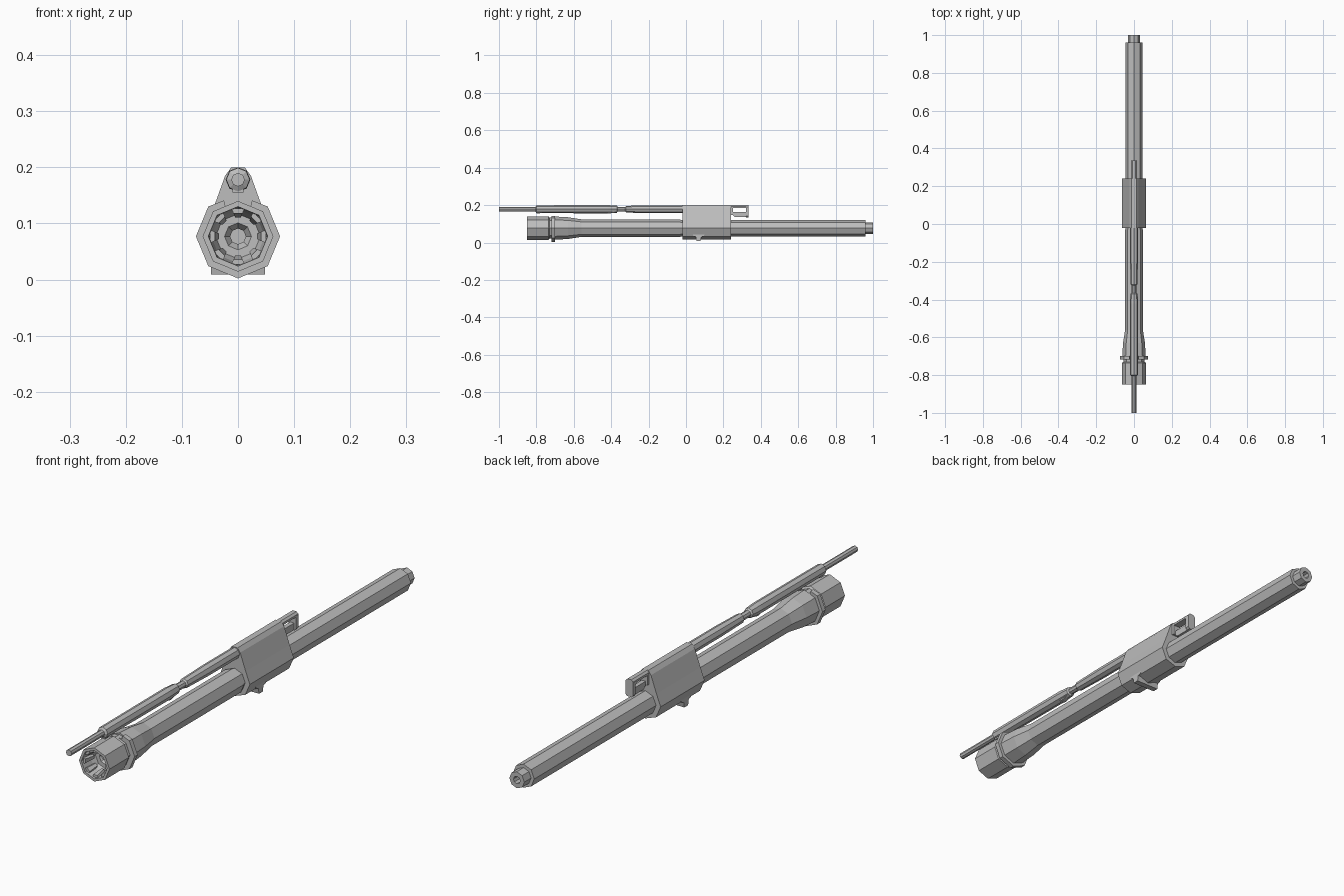
import bpy, bmesh, math
from mathutils import Vector

if "Cube" in bpy.data.objects:
    bpy.data.objects.remove(bpy.data.objects["Cube"])

AXIS = 0.077       # height of the barrel axis
ROD = 0.178        # height of the gas rod axis

steel = bpy.data.materials.new("steel_grey")
steel.diffuse_color = (0.51, 0.51, 0.51, 1)
steel.use_nodes = True
steel.node_tree.nodes["Principled BSDF"].inputs["Base Color"].default_value = steel.diffuse_color


def finish(name, bm):
    bmesh.ops.recalc_face_normals(bm, faces=bm.faces)
    me = bpy.data.meshes.new(name)
    bm.to_mesh(me)
    bm.free()
    me.materials.append(steel)
    ob = bpy.data.objects.new(name, me)
    bpy.context.collection.objects.link(ob)
    return ob


def lathe(name, profile, z, sides=8, closed=False):
    """Turn (y, radius) points around a line along y."""
    bm = bmesh.new()
    rings = []
    for y, r in profile:
        rings.append([bm.verts.new((r * math.cos(2 * math.pi * i / sides), y,
                                    z + r * math.sin(2 * math.pi * i / sides)))
                      for i in range(sides)])
    pairs = list(zip(rings, rings[1:]))
    if closed:
        pairs.append((rings[-1], rings[0]))
    else:
        bm.faces.new(rings[0])
        bm.faces.new(rings[-1])
    for a, b in pairs:
        for i in range(sides):
            j = (i + 1) % sides
            bm.faces.new((a[i], a[j], b[j], b[i]))
    return finish(name, bm)


def loft(name, a, b):
    """Join two matching outlines of 3D points into a solid."""
    bm = bmesh.new()
    a = [bm.verts.new(p) for p in a]
    b = [bm.verts.new(p) for p in b]
    bm.faces.new(a)
    bm.faces.new(b)
    n = len(a)
    for i in range(n):
        j = (i + 1) % n
        bm.faces.new((a[i], a[j], b[j], b[i]))
    return finish(name, bm)


def prism(name, points, start, end, axis="y"):
    """Extrude (x, z) points along y, or (y, z) points along x."""
    def ring(t):
        return [(p, t, q) if axis == "y" else (t, p, q) for p, q in points]
    return loft(name, ring(start), ring(end))


def mirrored(half):
    """Complete a right-hand outline, given from bottom to top."""
    return half + [(-x, z) for x, z in reversed(half) if x > 0]


# Barrel with chamber recess and through bore
lathe("barrel", [
    (-0.85, 0.063), (-0.735, 0.063), (-0.73, 0.056), (-0.70, 0.056), (-0.70, 0.062),
    (-0.63, 0.058), (-0.56, 0.047), (-0.03, 0.047), (-0.03, 0.044),
    (0.96, 0.044), (0.96, 0.031), (1.0, 0.031),
    (1.0, 0.014), (-0.77, 0.014), (-0.785, 0.024), (-0.785, 0.040),
    (-0.805, 0.048), (-0.85, 0.053)], AXIS, closed=True)

# Locking lugs around the chamber mouth, sloping inwards
for k in range(8):
    a = k * math.pi / 4
    out = Vector((math.cos(a), 0, math.sin(a)))
    side = Vector((-out.z, 0, out.x))

    def lug_ring(y, inner, half):
        c = Vector((0, y, AXIS))
        return [c + out * r + side * s for r, s in
                ((0.050, -0.012), (inner, -half), (inner, half), (0.050, 0.012))]
    loft("locking_lug", lug_ring(-0.843, 0.041, 0.008), lug_ring(-0.80, 0.034, 0.005))

# Collar with a notch that clears the rod
r, d = 0.075, 0.053
prism("collar", mirrored([(0, AXIS - r), (d, AXIS - d), (r, AXIS), (d, AXIS + d),
                          (0.025, 0.141), (0.022, 0.129)]), -0.718, -0.70)

# Gas block clamped round the barrel
prism("gas_block", mirrored([(0, 0.017), (0.044, 0.033), (0.063, 0.077), (0.046, 0.121),
                             (0.023, 0.185), (0.012, 0.2)]), -0.02, 0.24)

# Gas rod in front of the block
lathe("gas_rod", [
    (-1.0, 0.012), (-0.805, 0.012), (-0.80, 0.021), (-0.42, 0.022), (-0.37, 0.019),
    (-0.365, 0.013), (-0.325, 0.013), (-0.32, 0.018), (-0.19, 0.021), (0.0, 0.021)], ROD)

# Small catches under the rod
for y in (-0.42, -0.80):
    prism("rod_catch", [(y, 0.17), (y, 0.155), (y + 0.015, 0.155), (y + 0.05, 0.165),
                        (y + 0.05, 0.17)], -0.01, 0.01, "x")

# Gas plug lever behind the block: bar, end plate and lower shelf
prism("plug_bar", mirrored([(0.015, 0.185), (0.015, 0.193), (0.008, 0.2)]), 0.23, 0.335)
prism("plug_end", mirrored([(0.010, 0.135), (0.016, 0.142), (0.016, 0.191), (0.008, 0.2)]),
      0.32, 0.335)
prism("plug_shelf", [(0.25, 0.148), (0.26, 0.136), (0.325, 0.136), (0.325, 0.162),
                     (0.25, 0.162)], -0.008, 0.008, "x")
prism("plug_neck", mirrored([(0.015, 0.148), (0.015, 0.19)]), 0.23, 0.25)

# Cross lug below the block
prism("cross_lug", [(0.035, 0.045), (0.04, 0.034), (0.052, 0.03), (0.056, 0.009),
                    (0.078, 0.009), (0.082, 0.03), (0.095, 0.034), (0.1, 0.045)],
      -0.048, 0.048, "x")
